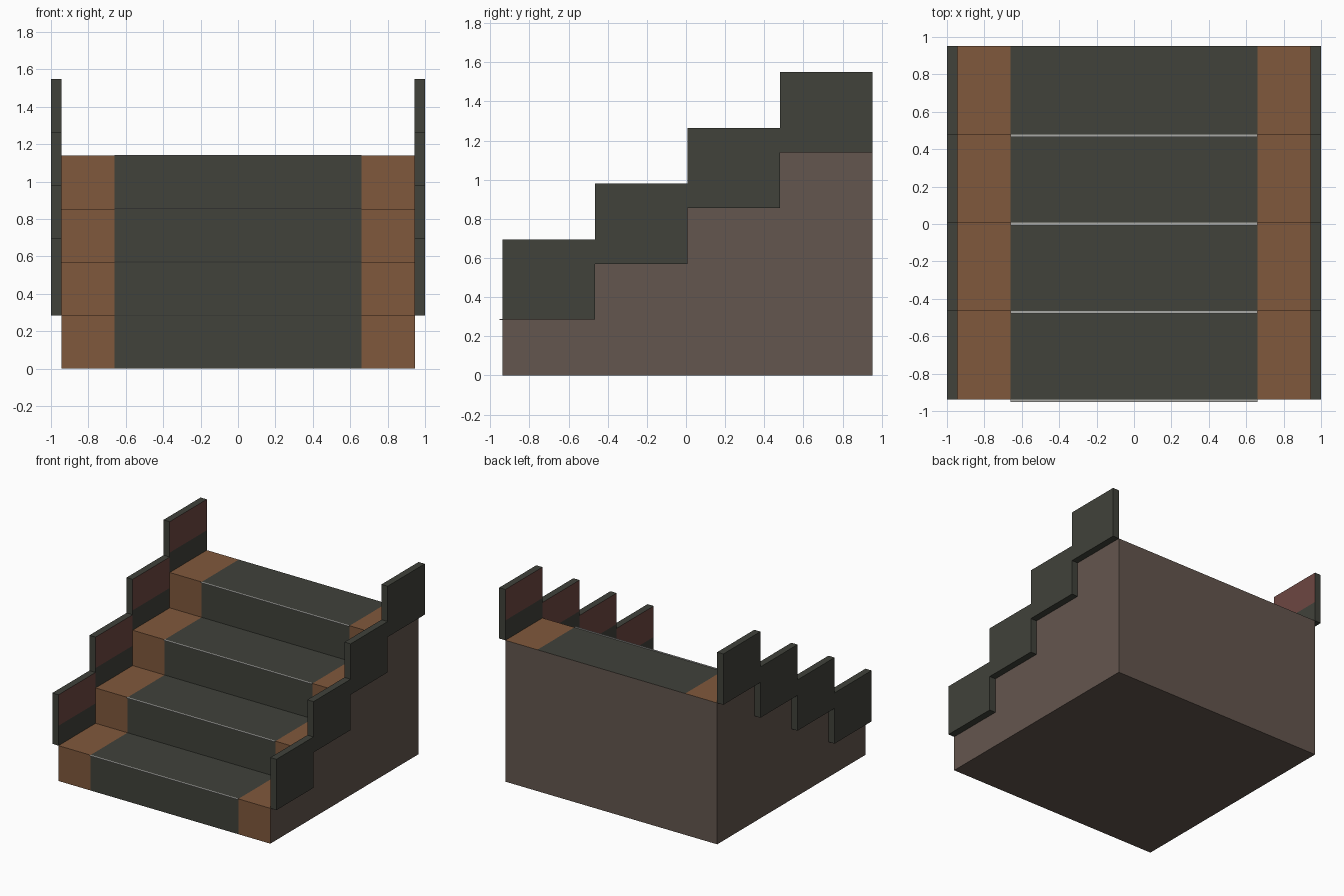
import bpy, bmesh
from mathutils import Vector

old = bpy.data.objects.get("Cube")
if old:
    bpy.data.objects.remove(old, do_unlink=True)

STEPS, RISE, RUN = 4, 0.285, 0.4725
FRONT, BACK = -0.938, 0.952
BODY, CARPET = 0.945, 0.66
PANEL_H, RED_FROM = 0.41, 0.16
OVERHANG = 0.014


def material(name, rgb):
    m = bpy.data.materials.new(name)
    m.use_nodes = True
    m.diffuse_color = (*rgb, 1)
    m.node_tree.nodes["Principled BSDF"].inputs["Base Color"].default_value = (*rgb, 1)
    return m


stone = material("grey brown", (0.127, 0.093, 0.077))
wood = material("orange brown", (0.216, 0.098, 0.045))
dark = material("dark grey green", (0.052, 0.054, 0.043))
red = material("dull red", (0.152, 0.062, 0.053))
pale = material("pale grey", (0.4, 0.4, 0.38))


def finish(name, bm, mats):
    bmesh.ops.recalc_face_normals(bm, faces=bm.faces)
    me = bpy.data.meshes.new(name)
    bm.to_mesh(me)
    bm.free()
    for m in mats:
        me.materials.append(m)
    ob = bpy.data.objects.new(name, me)
    bpy.context.collection.objects.link(ob)
    return ob


def box(lo, hi):
    bm = bmesh.new()
    bmesh.ops.create_cube(bm, size=1)
    lo, hi = Vector(lo), Vector(hi)
    for v in bm.verts:
        v.co = (lo + hi) / 2 + v.co * (hi - lo)
    return bm


def cut(bm, co, no):
    bmesh.ops.bisect_plane(bm, geom=bm.verts[:] + bm.edges[:] + bm.faces[:],
                           plane_co=co, plane_no=no)


# Solid staircase: stepped profile extruded across, with a carpet band down the middle
profile = [(BACK, 0), (FRONT, 0)]
for i in range(STEPS):
    y, z = FRONT + i * RUN, (i + 1) * RISE
    profile += [(y, z), (y + RUN, z)]
bm = bmesh.new()
side = bm.faces.new([bm.verts.new((-BODY, y, z)) for y, z in profile])
new = bmesh.ops.extrude_face_region(bm, geom=[side])["geom"]
bmesh.ops.translate(bm, vec=(2 * BODY, 0, 0),
                    verts=[g for g in new if isinstance(g, bmesh.types.BMVert)])
for x in (-CARPET, CARPET):
    cut(bm, (x, 0, 0), (1, 0, 0))
bmesh.ops.recalc_face_normals(bm, faces=bm.faces)
for f in bm.faces:
    if f.normal.z > 0.5 or f.normal.y < -0.5:
        f.material_index = 2 if abs(f.calc_center_median().x) < CARPET else 1
finish("staircase", bm, [stone, wood, dark])

for i in range(STEPS):
    y, z = FRONT + i * RUN, (i + 1) * RISE

    # Thin pale nosing along the carpeted edge
    bm = box((-CARPET, y - OVERHANG, z - 0.002), (CARPET, y, z + 0.003))
    finish(f"nosing_{i + 1}", bm, [pale])

    # Side panels with a red upper field on the inner face
    for label, s in (("left", 1), ("right", -1)):
        xs = sorted((s * BODY, s * 1.0))
        bm = box((xs[0], y, z), (xs[1], y + RUN, z + PANEL_H))
        cut(bm, (0, 0, z + RED_FROM), (0, 0, 1))
        bmesh.ops.recalc_face_normals(bm, faces=bm.faces)
        for f in bm.faces:
            if f.normal.x * s < -0.5 and f.calc_center_median().z > z + RED_FROM:
                f.material_index = 1
        finish(f"{label}_panel_{i + 1}", bm, [dark, red])
